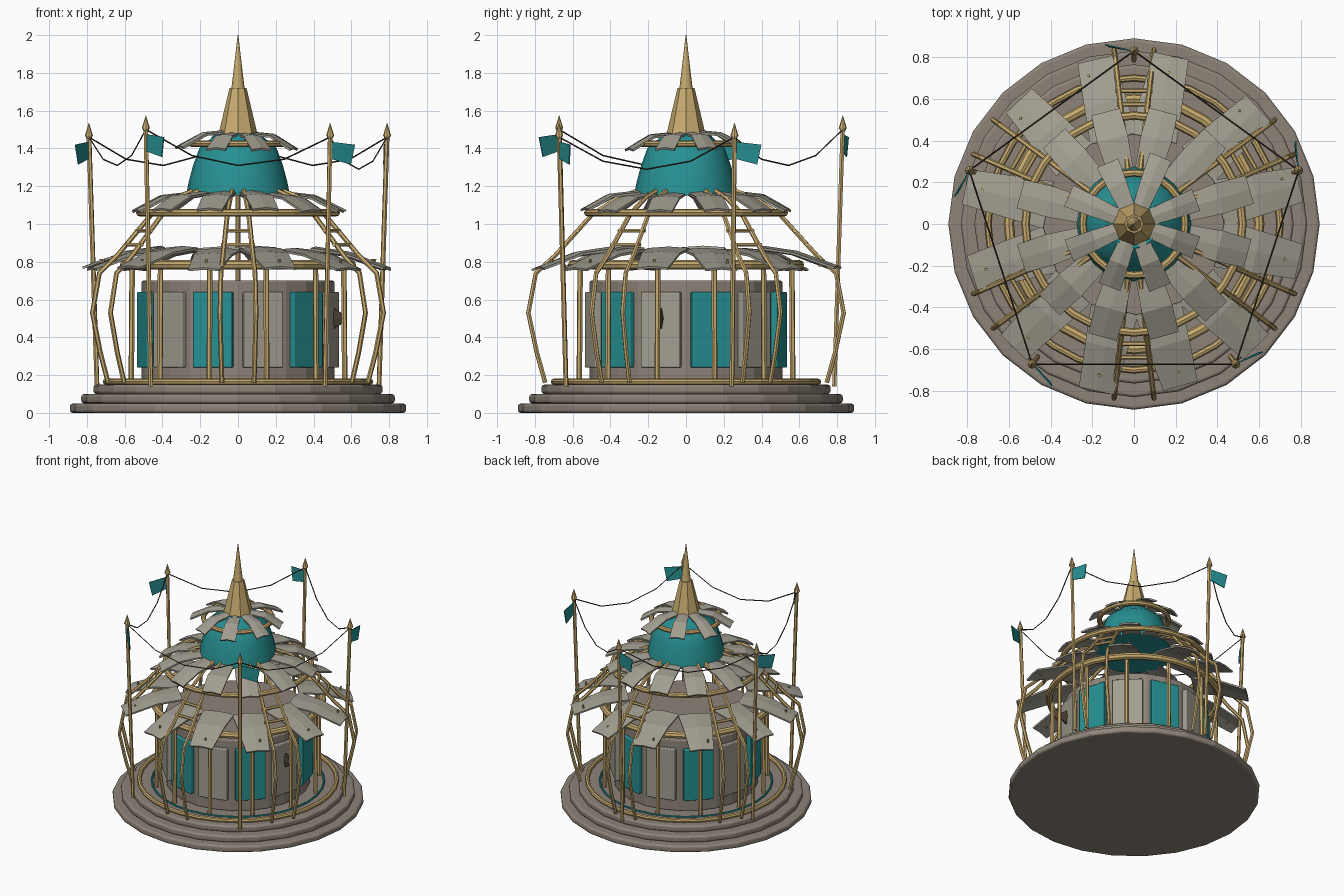
import bpy, bmesh, random
from math import sin, cos, pi, radians
from mathutils import Vector, Matrix

if "Cube" in bpy.data.objects:
    bpy.data.objects.remove(bpy.data.objects["Cube"])

random.seed(4)

def mat(name, c):
    m = bpy.data.materials.new(name)
    m.diffuse_color = (*c, 1)
    m.use_nodes = True
    m.node_tree.nodes["Principled BSDF"].inputs["Base Color"].default_value = m.diffuse_color
    return m

GOLD = mat("brass", (0.58, 0.41, 0.16))
TEAL = mat("teal", (0.02, 0.28, 0.29))
STONE = mat("stone", (0.27, 0.23, 0.19))
SLATE = mat("pale_plate", (0.36, 0.34, 0.28))
DARK = mat("dark_brown", (0.06, 0.045, 0.03))

def polar(r, deg, z):
    a = radians(deg)
    return Vector((r * cos(a), r * sin(a), z))

def finish(name, bm, m, bevel=0, smooth=None, thick=0):
    bmesh.ops.recalc_face_normals(bm, faces=bm.faces)
    me = bpy.data.meshes.new(name)
    bm.to_mesh(me)
    bm.free()
    ob = bpy.data.objects.new(name, me)
    bpy.context.collection.objects.link(ob)
    me.materials.append(m)
    if thick:
        s = ob.modifiers.new("Solidify", 'SOLIDIFY')
        s.thickness, s.offset = thick, 0
    if bevel:
        b = ob.modifiers.new("Bevel", 'BEVEL')
        b.width, b.segments, b.limit_method = bevel, 3, 'ANGLE'
        b.angle_limit = radians(50)
    if smooth:
        bpy.context.view_layer.objects.active = ob
        ob.select_set(True)
        bpy.ops.object.shade_smooth_by_angle(angle=radians(smooth))
        ob.select_set(False)
    return ob

def lathe(name, prof, n, m, **kw):
    bm = bmesh.new()
    rings = [[bm.verts.new(polar(r, 360 * k / n, z)) for k in range(n)] for r, z in prof]
    for a, b in zip(rings, rings[1:]):
        for k in range(n):
            bm.faces.new((a[k], a[(k + 1) % n], b[(k + 1) % n], b[k]))
    bm.faces.new(rings[0])
    bm.faces.new(rings[-1])
    return finish(name, bm, m, **kw)

def tubes(name, paths, rad, m, closed=False, res=1):
    cu = bpy.data.curves.new(name, 'CURVE')
    cu.dimensions = '3D'
    cu.bevel_depth, cu.bevel_resolution, cu.use_fill_caps = rad, res, True
    for p in paths:
        s = cu.splines.new('POLY')
        s.points.add(len(p) - 1)
        for q, v in zip(s.points, p):
            q.co = (*v, 1)
        s.use_cyclic_u = closed
        s.use_smooth = False
    cu.materials.append(m)
    ob = bpy.data.objects.new(name, cu)
    bpy.context.collection.objects.link(ob)

def ring(name, r, z, rad, m):
    tubes(name, [[polar(r, 360 * k / 32, z) for k in range(32)]], rad, m, True, 2)

def petals(name, n, prof, jitter):
    # prof: (radius, height, width) from inner to outer end
    bm = bmesh.new()
    for k in range(n):
        ang = 360 * (k + 0.5) / n + random.uniform(-jitter, jitter)
        dz, ext = random.uniform(-0.008, 0.008), random.uniform(-0.02, 0.01)
        rot = Matrix.Rotation(radians(ang), 4, 'Z')
        rows = []
        for i, (r, z, w) in enumerate(prof):
            r += ext * (i == len(prof) - 1)
            rows.append([bm.verts.new(rot @ Vector((r, s * w / 2, z + dz + (0.008 if s == 0 else 0))))
                         for s in (-1, 0, 1)])
        for a, b in zip(rows, rows[1:]):
            for j in (0, 1):
                bm.faces.new((a[j], a[j + 1], b[j + 1], b[j]))
    return finish(name, bm, SLATE, thick=0.012)

# stepped base
for name, r, z in (("base_step_lower", 0.89, 0), ("base_step_middle", 0.83, 0.05), ("base_step_upper", 0.765, 0.10)):
    lathe(name, [(r, z), (r, z + 0.05)], 24, STONE, bevel=0.016)
ring("base_rail", 0.70, 0.165, 0.016, GOLD)
ring("base_inlay", 0.61, 0.152, 0.008, TEAL)

# drum wall and panels
lathe("drum_wall", [(0.51, 0.15), (0.51, 0.70)], 24, STONE, bevel=0.008)
for label, m, off in (("teal", TEAL, 0), ("plain", SLATE, 1)):
    bm = bmesh.new()
    for k in range(off, 12, 2):
        M = (Matrix.Rotation(radians(255 + 30 * k), 4, 'Z') @ Matrix.Translation((0.508, 0, 0.44))
             @ Matrix.Diagonal((0.04, 0.215, 0.40, 1)))
        bmesh.ops.create_cube(bm, size=1, matrix=M)
    finish(label + "_wall_panels", bm, m, bevel=0.007)

# dark door handle on the right side
bm = bmesh.new()
bmesh.ops.create_cone(bm, cap_ends=True, segments=6, radius1=0.07, radius2=0.02, depth=0.07,
                      matrix=Matrix.Rotation(radians(-15), 4, 'Z') @ Matrix.Translation((0.55, 0, 0.50))
                      @ Matrix.Rotation(pi / 2, 4, 'Y') @ Matrix.Diagonal((1, 0.3, 1, 1)))
finish("door_handle", bm, DARK)

# inner posts and roof rings
tubes("inner_posts", [[polar(0.585, 15 + 30 * k, 0.15), polar(0.58, 15 + 30 * k, 0.78)] for k in range(12)], 0.015, GOLD)
ring("lower_roof_ring", 0.60, 0.785, 0.025, GOLD)
ring("middle_roof_ring", 0.52, 1.06, 0.02, GOLD)
ring("upper_roof_ring", 0.245, 1.425, 0.018, GOLD)

# cage ribs in six pairs with cross rungs
rib = [(0.75, 0.16), (0.795, 0.32), (0.84, 0.53), (0.80, 0.74), (0.70, 0.83), (0.50, 1.05), (0.36, 1.14), (0.22, 1.19)]
pairs = [30 + 60 * k for k in range(6)]
tubes("cage_ribs", [[polar(r, a + s * 6.5, z) for r, z in rib] for a in pairs for s in (-1, 1)], 0.013, GOLD)
tubes("rib_rungs", [[polar(r, a - 8, z), polar(r, a + 8, z)] for a in pairs for r, z in ((0.645, 0.89), (0.58, 0.965))],
      0.011, GOLD)

# three tiers of roof plates
lower = [(0.42, 0.866, 0.23), (0.60, 0.84, 0.205), (0.82, 0.762, 0.17)]
petals("lower_roof_plates", 12, lower, 3)
petals("middle_roof_plates", 12, [(0.24, 1.16, 0.12), (0.42, 1.14, 0.15), (0.57, 1.068, 0.14)], 2)
petals("upper_roof_plates", 8, [(0.09, 1.475, 0.075), (0.20, 1.465, 0.095), (0.335, 1.395, 0.11)], 2)
tubes("plate_pins", [[polar(0.74, 17 + 30 * k, 0.775), polar(0.745, 17 + 30 * k, 0.815)] for k in range(12)], 0.007, GOLD)

# dome and spire
lathe("dome", [(0.275, 1.15), (0.262, 1.22), (0.238, 1.31), (0.205, 1.40), (0.115, 1.478)], 24, TEAL, smooth=40)
lathe("spire_base", [(0.107, 1.46), (0.045, 1.72)], 8, GOLD)
lathe("spire_tip", [(0.036, 1.71), (0.018, 1.86), (0.002, 2.0)], 12, GOLD, smooth=40)

# flagpoles, finials, flags and bunting lines
flag_bm, fin_bm = bmesh.new(), bmesh.new()
poles, tops = [], []
for k, dz in enumerate((0, 0.04, 0, 0.04, 0)):
    a = 18 + 72 * k
    top = polar(0.83, a, 1.48 + dz)
    tops.append(top)
    poles.append([polar(0.785, a, 0.14), top])
    bmesh.ops.create_cone(fin_bm, cap_ends=True, segments=8, radius1=0.022, radius2=0.001, depth=0.07,
                          matrix=Matrix.Translation(top + Vector((0, 0, 0.02))))
    bmesh.ops.create_uvsphere(fin_bm, u_segments=8, v_segments=6, radius=0.018,
                              matrix=Matrix.Translation(top - Vector((0, 0, 0.015))))
    t = Vector((-sin(radians(a)), cos(radians(a)), 0))
    out = polar(1, a, 0)
    q = [top + t * u + out * o + Vector((0, 0, z)) for u, o, z in
         ((0.005, 0, -0.045), (0.14, 0.03, -0.06), (0.12, 0.02, -0.165), (0.005, 0, -0.135))]
    flag_bm.faces.new([flag_bm.verts.new(v) for v in q])
tubes("flagpoles", poles, 0.013, GOLD)
finish("pole_finials", fin_bm, GOLD)
finish("flags", flag_bm, TEAL, thick=0.006)

def sag(a, b, n=4):
    return [a.lerp(b, i / n) - Vector((0, 0, 0.02 + 0.17 * 4 * (i / n) * (1 - i / n))) for i in range(n + 1)]

tubes("bunting_lines", [sag(tops[k], tops[(k + 1) % 5]) for k in range(5)], 0.004, DARK, res=0)
